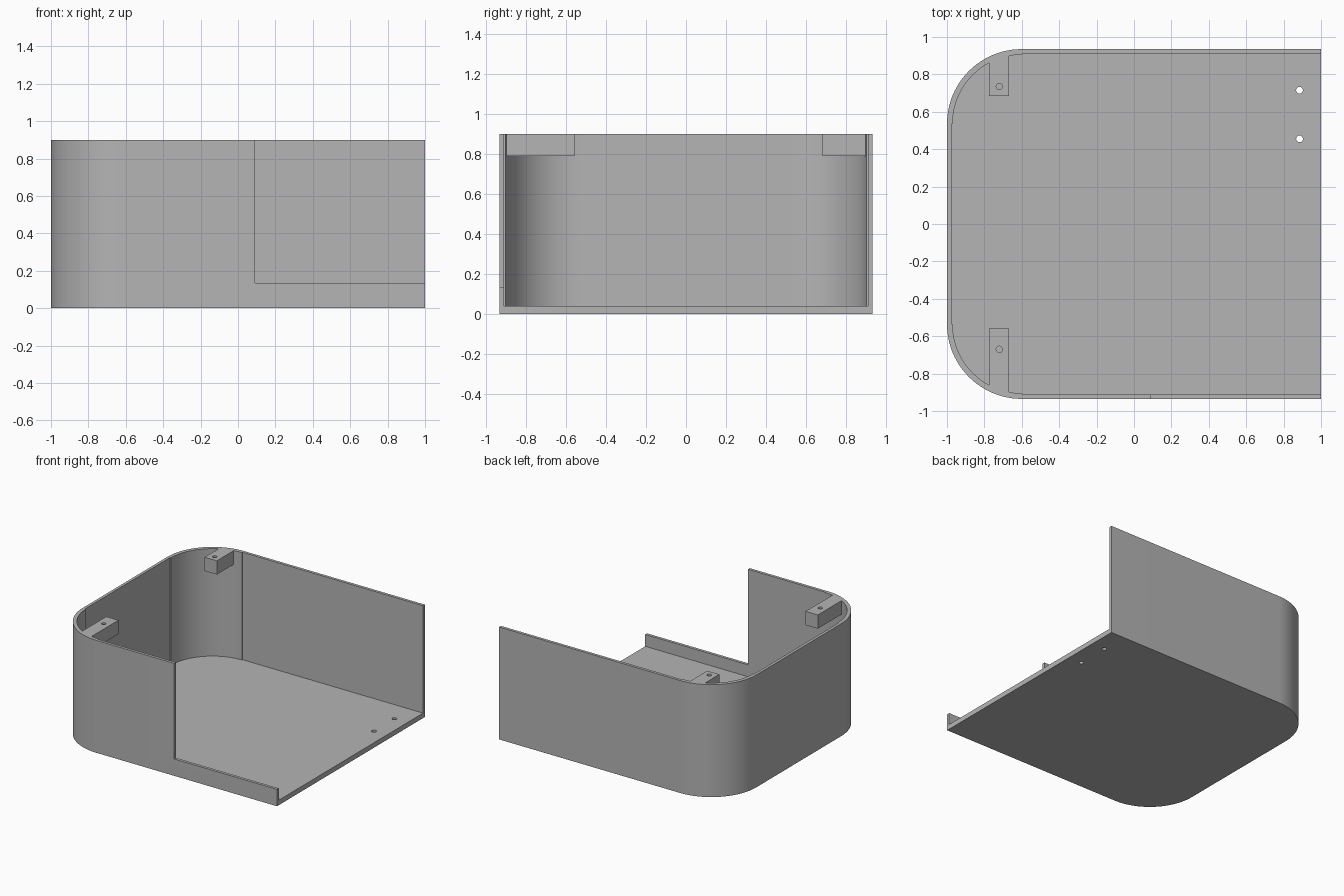
import bpy
import bmesh
from math import cos, sin, pi

cube = bpy.data.objects.get("Cube")
if cube:
    bpy.data.objects.remove(cube, do_unlink=True)

grey = bpy.data.materials.new("plain grey")
grey.use_nodes = True
grey.diffuse_color = (0.46, 0.46, 0.46, 1)
grey.node_tree.nodes["Principled BSDF"].inputs["Base Color"].default_value = (0.46, 0.46, 0.46, 1)


def prism(name, outline, z0, z1):
    """Extrude a flat outline between two heights."""
    bm = bmesh.new()
    face = bm.faces.new([bm.verts.new((x, y, z0)) for x, y in outline])
    top = bmesh.ops.extrude_face_region(bm, geom=[face])
    verts = [v for v in top["geom"] if isinstance(v, bmesh.types.BMVert)]
    bmesh.ops.translate(bm, vec=(0, 0, z1 - z0), verts=verts)
    bmesh.ops.recalc_face_normals(bm, faces=bm.faces)
    mesh = bpy.data.meshes.new(name)
    bm.to_mesh(mesh)
    bm.free()
    mesh.materials.append(grey)
    obj = bpy.data.objects.new(name, mesh)
    bpy.context.collection.objects.link(obj)
    return obj


def arc(cx, cy, r, start, end, steps=24):
    return [(cx + r * cos(start + (end - start) * i / steps),
             cy + r * sin(start + (end - start) * i / steps)) for i in range(steps + 1)]


def circle(cx, cy, r):
    return arc(cx, cy, r, 0, 2 * pi, 20)[:-1]


def rectangle(x0, x1, y0, y1):
    return [(x0, y0), (x1, y0), (x1, y1), (x0, y1)]


def combine(body, tool, operation):
    """Apply a boolean and drop the tool."""
    mod = body.modifiers.new(operation, 'BOOLEAN')
    mod.operation = operation
    mod.solver = 'EXACT'
    mod.object = tool
    bpy.context.view_layer.objects.active = body
    bpy.ops.object.modifier_apply(modifier=mod.name)
    bpy.data.objects.remove(tool, do_unlink=True)


HEIGHT, FLOOR = 0.9, 0.04
CX, CY = -0.6, 0.535        # corner arc centre

# Tray with two rounded corners and one open end
outer = ([(1, 0.935)] + arc(CX, CY, 0.4, pi / 2, pi)
         + arc(CX, -CY, 0.4, pi, 1.5 * pi) + [(1, -0.935)])
tray = prism("tray", outer, 0, HEIGHT)
inner = ([(1.1, 0.912), (CX, 0.912)] + arc(CX, CY, 0.37, pi / 2, pi)
         + [(-0.977, CY), (-0.977, -CY)]
         + arc(CX, -CY, 0.37, pi, 1.5 * pi) + [(CX, -0.912), (1.1, -0.912)])
combine(tray, prism("cavity_cutter", inner, FLOOR, 1.1), 'DIFFERENCE')

# Lowered stretch of the front wall
combine(tray, prism("notch_cutter", rectangle(0.09, 1.1, -1, -0.8), 0.135, 1.1), 'DIFFERENCE')

# Screw blocks hung from the rim, each with a hole
for side, start, hole in ((1, 0.685, 0.735), (-1, 0.56, 0.67)):
    block = [(-0.775, side * start), (-0.667, side * start),
             (-0.667, side * 0.915), (-0.775, side * 0.88)]
    combine(tray, prism("screw_block", block, 0.79, HEIGHT), 'UNION')
    combine(tray, prism("hole_cutter", circle(-0.72, side * hole, 0.017), 0.7, 1), 'DIFFERENCE')

# Holes through the floor near the open end
for y in (0.715, 0.455):
    combine(tray, prism("hole_cutter", circle(0.885, y, 0.018), -0.1, 0.1), 'DIFFERENCE')

# Smooth rounded corners, sharp edges
bpy.ops.object.select_all(action='DESELECT')
tray.select_set(True)
bpy.context.view_layer.objects.active = tray
bpy.ops.object.shade_smooth_by_angle(angle=pi / 6)
